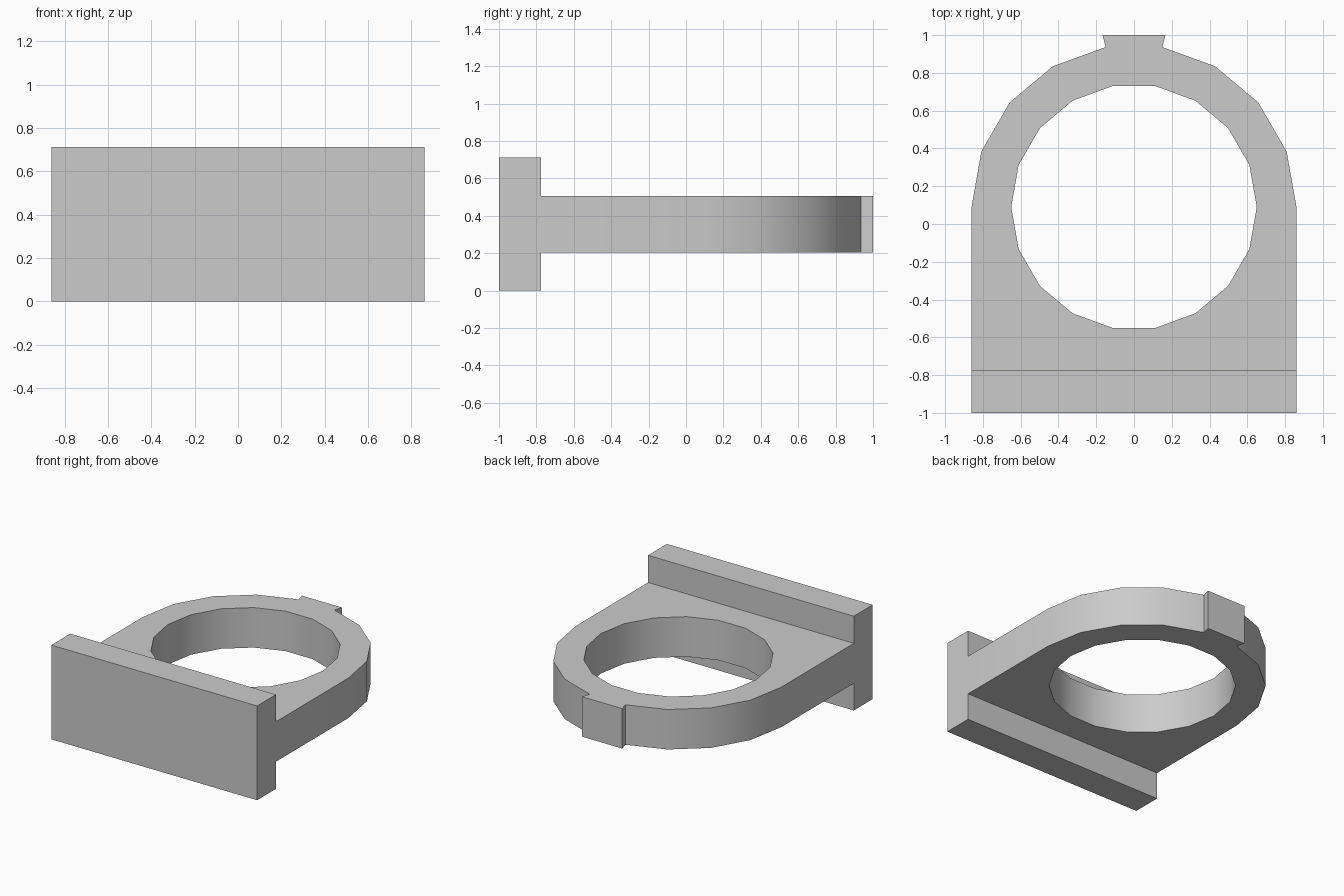
import bpy, bmesh
from math import cos, sin, radians

if "Cube" in bpy.data.objects:
    bpy.data.objects.remove(bpy.data.objects["Cube"])

CY = 0.09                      # ring centre in y
R_OUT, R_IN = 0.86, 0.65
Z0, Z1 = 0.205, 0.507          # plate bottom and top
Y_JOIN = -0.775                # where the plate meets the flange


def arc(radius, degrees):
    return [(radius * cos(radians(a)), CY + radius * sin(radians(a))) for a in degrees]


def finish(bm, name):
    bmesh.ops.recalc_face_normals(bm, faces=bm.faces[:])
    mesh = bpy.data.meshes.new(name)
    bm.to_mesh(mesh)
    bm.free()
    obj = bpy.data.objects.new(name, mesh)
    bpy.context.collection.objects.link(obj)
    return obj


# Ring plate: arched outline with a flared tab, and an 18-sided hole
outline = ([(R_OUT, Y_JOIN)] + arc(R_OUT, range(0, 81, 20))
           + [(0.167, 1.0), (-0.167, 1.0)]
           + arc(R_OUT, range(100, 181, 20)) + [(-R_OUT, Y_JOIN)])
hole = arc(R_IN, range(0, 360, 20))

bm = bmesh.new()
for loop in (outline, hole):
    vs = [bm.verts.new((x, y, Z0)) for x, y in loop]
    for a, b in zip(vs, vs[1:] + vs[:1]):
        bm.edges.new((a, b))
bmesh.ops.triangle_fill(bm, edges=bm.edges[:], use_beauty=True, normal=(0, 0, 1))
ext = bmesh.ops.extrude_face_region(bm, geom=bm.faces[:])
bmesh.ops.translate(bm, vec=(0, 0, Z1 - Z0),
                    verts=[g for g in ext["geom"] if isinstance(g, bmesh.types.BMVert)])
bmesh.ops.recalc_face_normals(bm, faces=bm.faces[:])
# the end wall is covered by the flange
bmesh.ops.delete(bm, context='FACES_ONLY', geom=[
    f for f in bm.faces if all(abs(v.co.y - Y_JOIN) < 1e-4 for v in f.verts)])
plate = finish(bm, "ring_plate")
bpy.context.view_layer.objects.active = plate
plate.select_set(True)
bpy.ops.object.shade_smooth_by_angle(angle=radians(30))

# Mounting flange: upright slab across the front
bm = bmesh.new()
bmesh.ops.create_cube(bm, size=1)
bmesh.ops.scale(bm, vec=(2 * R_OUT, Y_JOIN + 1, 0.712), verts=bm.verts[:])
bmesh.ops.translate(bm, vec=(0, (Y_JOIN - 1) / 2, 0.356), verts=bm.verts[:])
finish(bm, "mounting_flange")
